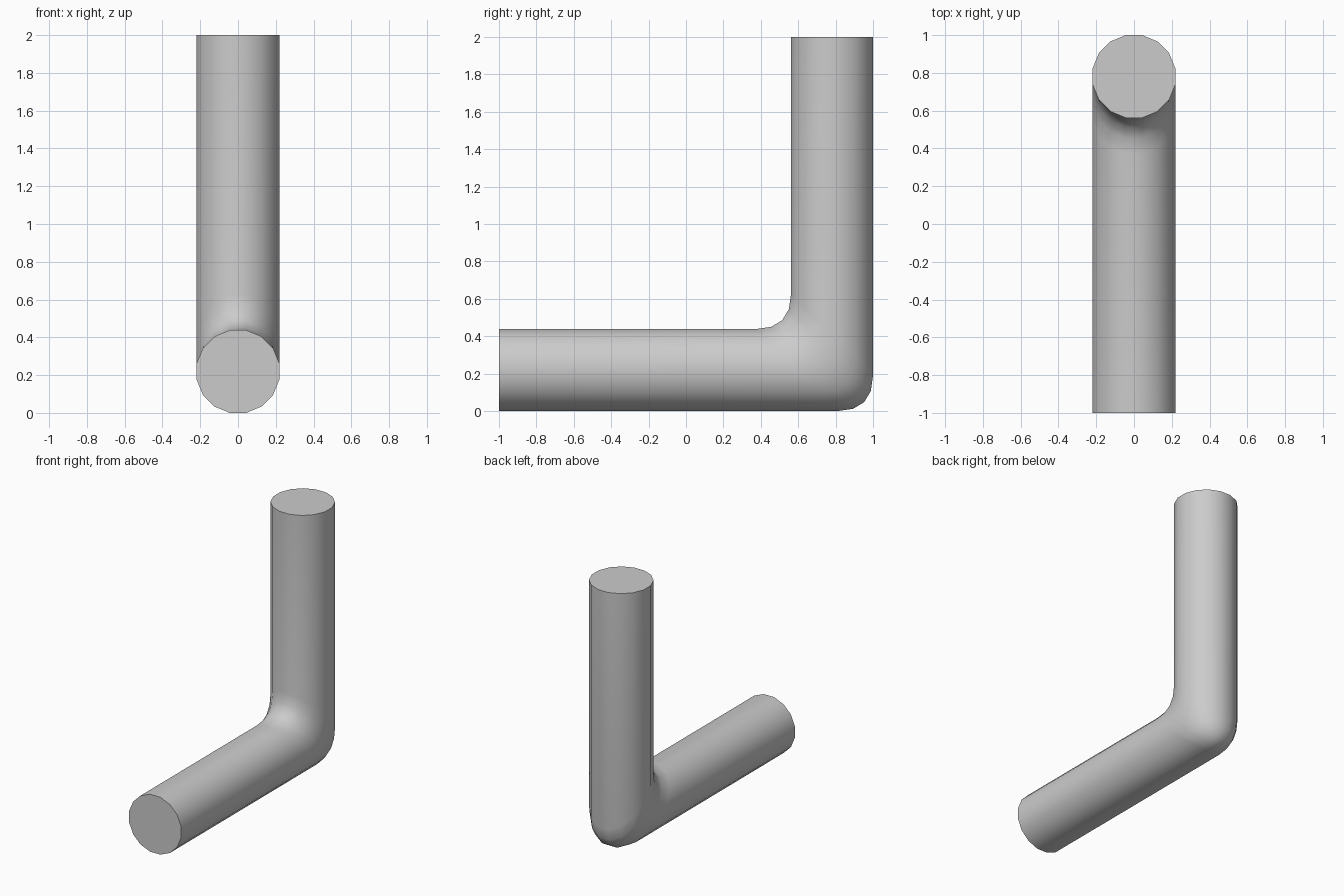
import bpy, bmesh, math

if "Cube" in bpy.data.objects:
    bpy.data.objects.remove(bpy.data.objects["Cube"])

SIDES, APOTHEM, FILLET, STEPS = 16, 0.219, 0.19, 4
RADIUS = APOTHEM / math.cos(math.pi / SIDES)

# Path of one lengthwise edge; "out" is its offset towards the outer corner
def strand(out):
    cy, cz = 1 - APOTHEM + out, APOTHEM - out
    pts = [(-1.0, cz)]
    for i in range(STEPS + 1):
        t = i / STEPS
        pts.append((cy - FILLET * (1 - t) ** 2, cz + FILLET * t ** 2))
    return pts + [(cy, 2.0)]

# Elbow pipe: two straight arms joined by a rounded mitre
bm = bmesh.new()
strands = []
for k in range(SIDES):
    a = 2 * math.pi * (k + 0.5) / SIDES
    x = RADIUS * math.cos(a)
    strands.append([bm.verts.new((x, y, z)) for y, z in strand(RADIUS * math.sin(a))])
for k in range(SIDES):
    p, q = strands[k], strands[(k + 1) % SIDES]
    for i in range(len(p) - 1):
        bm.faces.new((p[i], q[i], q[i + 1], p[i + 1]))

# Flat end caps
for end in (0, -1):
    bm.faces.new([s[end] for s in strands])
bmesh.ops.recalc_face_normals(bm, faces=bm.faces)

mesh = bpy.data.meshes.new("elbow_pipe")
bm.to_mesh(mesh)
bm.free()
pipe = bpy.data.objects.new("elbow_pipe", mesh)
bpy.context.collection.objects.link(pipe)

# Smooth walls, crisp cap rims
bpy.context.view_layer.objects.active = pipe
pipe.select_set(True)
bpy.ops.object.shade_smooth_by_angle(angle=math.radians(45))
